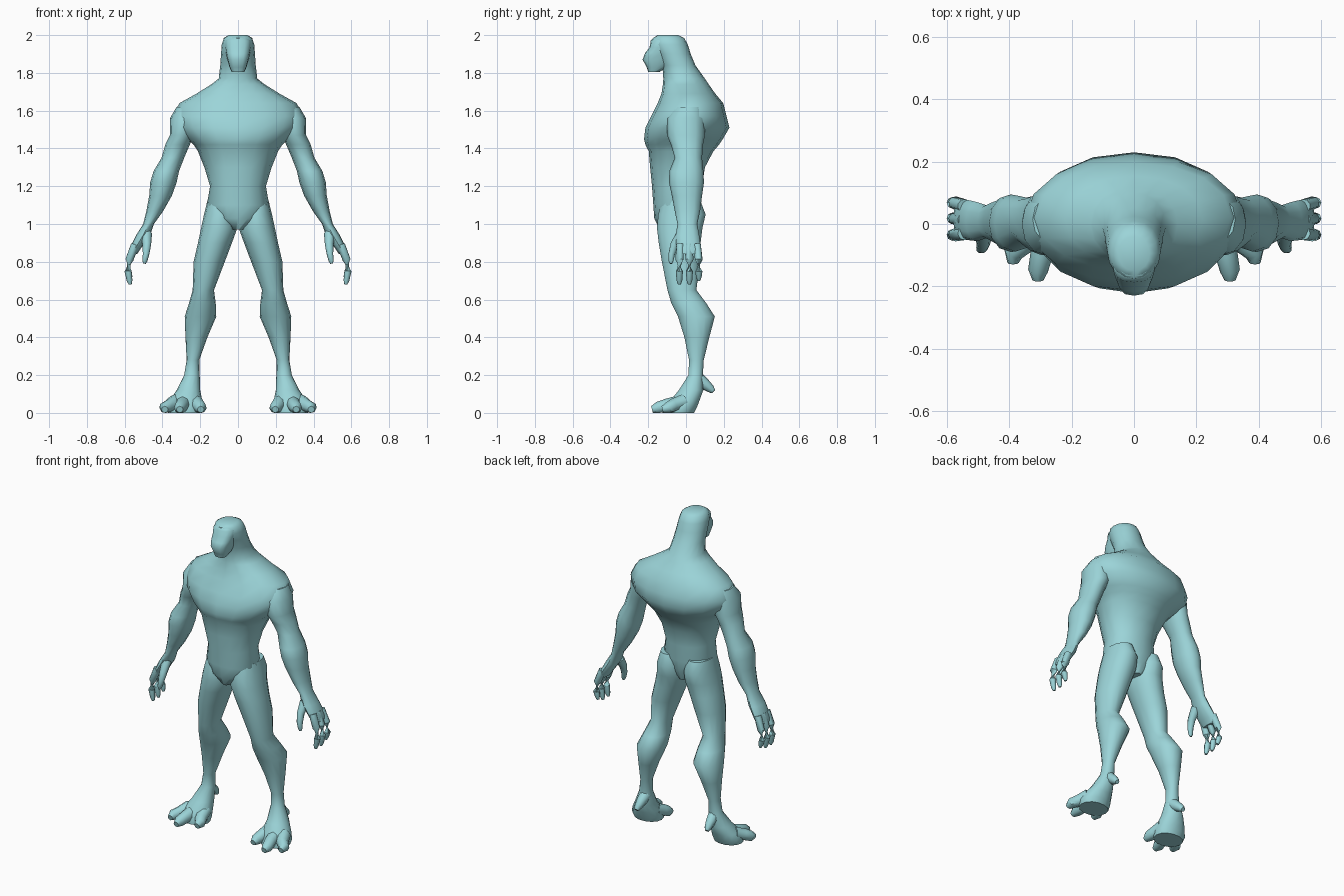
import bpy, bmesh, math
from mathutils import Vector

skin = bpy.data.materials.new("pale_teal_skin")
skin.diffuse_color = (0.33, 0.66, 0.69, 1)


def loft(name, rings, mirror=False, angle=50):
    """Skin a list of equal-length rings, cap both ends, shade smooth."""
    bm = bmesh.new()
    loops = [[bm.verts.new(p) for p in ring] for ring in rings]
    n = len(loops[0])
    for a, b in zip(loops, loops[1:]):
        for i in range(n):
            j = (i + 1) % n
            bm.faces.new((a[i], a[j], b[j], b[i]))
    bm.faces.new(loops[0])
    bm.faces.new(loops[-1])
    bmesh.ops.recalc_face_normals(bm, faces=bm.faces)
    mesh = bpy.data.meshes.new(name)
    bm.to_mesh(mesh)
    bm.free()
    mesh.materials.append(skin)
    obj = bpy.data.objects.new(name, mesh)
    bpy.context.collection.objects.link(obj)
    bpy.ops.object.select_all(action='DESELECT')
    obj.select_set(True)
    bpy.context.view_layer.objects.active = obj
    bpy.ops.object.shade_smooth_by_angle(angle=math.radians(angle))
    if mirror:
        obj.modifiers.new("mirror", 'MIRROR').use_mirror_merge = False
    return obj


def section(z, x0, x1, y0, y1, n=16, power=2.1):
    """Horizontal rounded cross-section filling the given x and y spans."""
    ring = []
    for i in range(n):
        a = 2 * math.pi * i / n
        c, s = math.cos(a), math.sin(a)
        px = math.copysign(abs(c) ** (2 / power), c)
        py = math.copysign(abs(s) ** (2 / power), s)
        ring.append((x0 + (x1 - x0) * (px + 1) / 2, y0 + (y1 - y0) * (py + 1) / 2, z))
    return ring


def body(name, rows, **kw):
    """Centred part from rows of z, half width, front y, back y."""
    return loft(name, [section(z, -w, w, f, b, **kw) for z, w, f, b in rows])


def limb(name, rows, n=12):
    """Mirrored part from rows of z, inner x, outer x, front y, back y."""
    return loft(name, [section(*r, n=n) for r in rows], mirror=True)


def digit(name, path, n=8):
    """Mirrored tapering tube from x, y, z, radius; kept above the floor."""
    pts = [Vector(p[:3]) for p in path]
    rings = []
    for i, p in enumerate(pts):
        d = pts[min(i + 1, len(pts) - 1)] - pts[max(i - 1, 0)]
        q = d.to_track_quat('Z', 'Y')
        ring = []
        for k in range(n):
            a = 2 * math.pi * k / n
            v = p + q @ Vector((math.cos(a), math.sin(a), 0)) * path[i][3]
            v.z = max(v.z, 0)
            ring.append(v)
        rings.append(ring)
    return loft(name, rings, mirror=True)


# Torso, from crotch up through chest, shoulders, neck and crown
body("torso", [
    (0.97, 0.035, -0.14, 0.05), (1.03, 0.13, -0.168, 0.07),
    (1.10, 0.165, -0.173, 0.08), (1.20, 0.148, -0.18, 0.085),
    (1.30, 0.178, -0.19, 0.10), (1.385, 0.212, -0.197, 0.145),
    (1.42, 0.235, -0.215, 0.175), (1.45, 0.27, -0.222, 0.195),
    (1.51, 0.33, -0.215, 0.23), (1.57, 0.348, -0.185, 0.215),
    (1.64, 0.31, -0.15, 0.197), (1.69, 0.22, -0.13, 0.155),
    (1.74, 0.14, -0.122, 0.12), (1.77, 0.102, -0.12, 0.10),
    (1.84, 0.094, -0.125, 0.05), (1.90, 0.09, -0.155, 0.025),
    (1.95, 0.086, -0.18, 0.01), (1.985, 0.075, -0.175, -0.01),
    (2.00, 0.05, -0.15, -0.04)])

# Face, with brow, protruding muzzle and narrow chin
body("face", [
    (1.805, 0.033, -0.20, -0.14), (1.83, 0.045, -0.208, -0.10),
    (1.87, 0.056, -0.23, -0.06), (1.905, 0.063, -0.217, -0.04),
    (1.935, 0.07, -0.193, -0.02), (1.97, 0.07, -0.187, -0.02),
    (1.99, 0.05, -0.167, -0.04)], power=2.8)

# Arm from shoulder to palm
limb("arm", [
    (1.62, 0.20, 0.325, -0.06, 0.09), (1.56, 0.20, 0.36, -0.10, 0.10),
    (1.47, 0.235, 0.36, -0.10, 0.10), (1.42, 0.255, 0.385, -0.08, 0.09),
    (1.35, 0.285, 0.405, -0.06, 0.085), (1.28, 0.312, 0.447, -0.088, 0.092),
    (1.22, 0.325, 0.465, -0.09, 0.095), (1.15, 0.35, 0.47, -0.075, 0.085),
    (1.07, 0.395, 0.485, -0.06, 0.075), (1.00, 0.445, 0.502, -0.045, 0.06),
    (0.94, 0.465, 0.54, -0.055, 0.07), (0.87, 0.515, 0.575, -0.05, 0.08),
    (0.84, 0.535, 0.58, -0.04, 0.07)])

# Three fingers and a thumb
for label, y0, y1, tip in (("front", -0.03, -0.035, 0.68),
                           ("middle", 0.015, 0.018, 0.68),
                           ("rear", 0.058, 0.068, 0.70)):
    digit(label + "_finger", [
        (0.545, y0, 0.89, 0.022), (0.575, y1, 0.81, 0.021),
        (0.582, y1, 0.75, 0.019), (0.574, y1, tip + 0.02, 0.015),
        (0.570, y1, tip, 0.008)])
digit("thumb", [
    (0.485, -0.02, 0.95, 0.03), (0.483, -0.06, 0.89, 0.023),
    (0.487, -0.076, 0.84, 0.018), (0.493, -0.08, 0.805, 0.014),
    (0.495, -0.08, 0.79, 0.007)])

# Leg from hip to sole
limb("leg", [
    (1.12, 0.03, 0.163, -0.13, 0.08), (1.05, 0.01, 0.18, -0.15, 0.107),
    (0.98, 0.003, 0.195, -0.157, 0.09), (0.90, 0.032, 0.212, -0.147, 0.08),
    (0.80, 0.07, 0.235, -0.13, 0.075), (0.65, 0.127, 0.24, -0.10, 0.057),
    (0.58, 0.118, 0.26, -0.08, 0.11), (0.51, 0.115, 0.282, -0.045, 0.155),
    (0.40, 0.162, 0.278, -0.01, 0.125), (0.28, 0.205, 0.272, 0.015, 0.095),
    (0.20, 0.203, 0.285, 0.012, 0.09), (0.12, 0.20, 0.325, -0.04, 0.093),
    (0.07, 0.19, 0.36, -0.08, 0.075), (0.03, 0.185, 0.378, -0.10, 0.06),
    (0.00, 0.19, 0.37, -0.10, 0.045)], n=14)

# Three toes and a heel spur
for label, x0, x1, y in (("inner", 0.225, 0.197, -0.13),
                         ("middle", 0.285, 0.308, -0.18),
                         ("outer", 0.33, 0.388, -0.125)):
    digit(label + "_toe", [
        (x0, -0.01, 0.06, 0.04), (x0 * 0.5 + x1 * 0.5, y * 0.55, 0.04, 0.036),
        (x1, y + 0.03, 0.026, 0.032), (x1, y, 0.018, 0.018)])
digit("heel_spur", [
    (0.24, 0.05, 0.19, 0.038), (0.243, 0.10, 0.152, 0.03),
    (0.246, 0.13, 0.128, 0.022), (0.247, 0.145, 0.113, 0.013)])
